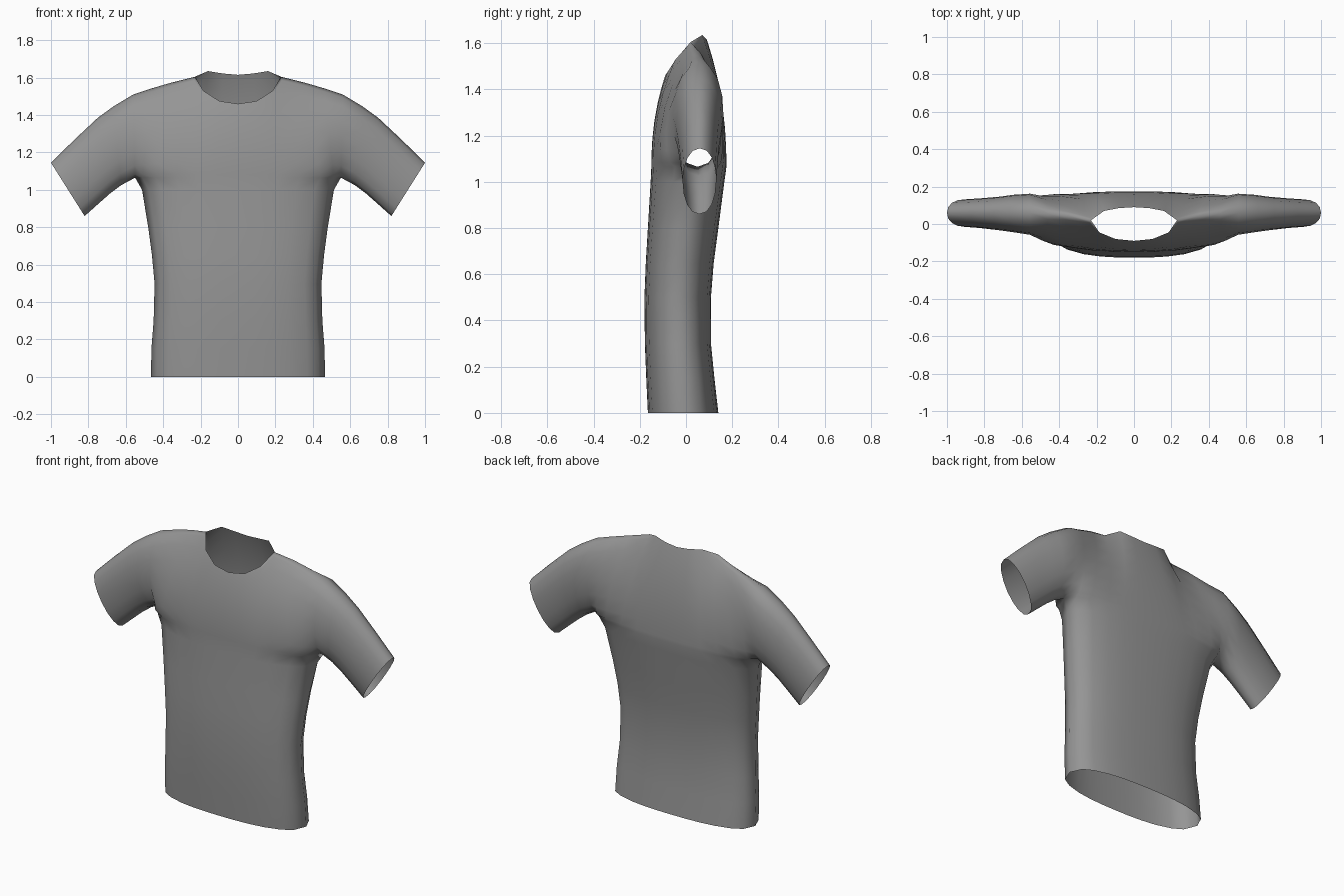
import bpy, bmesh, math

if "Cube" in bpy.data.objects:
    bpy.data.objects.remove(bpy.data.objects["Cube"])

# Torso rows: height, half width, front y, back y, side seam y
ROWS = [(0, .465, -.165, .14, -.005), (.15, .463, -.172, .123, -.015),
        (.3, .451, -.178, .108, -.025), (.5, .446, -.18, .108, -.03),
        (.65, .46, -.174, .12, -.02), (.8, .48, -.165, .14, 0),
        (1.0, .513, -.153, .166, .035), (1.065, .55, -.15, .175, .05)]

# Body columns: fraction of width, front top point, back top point, bulge
NECK_SIDE = (.23, .02, 1.605)
COLUMNS = [(0, (0, -.09, 1.46), (0, .09, 1.615), 0),
           (.2, (.1, -.08, 1.475), (.08, .085, 1.622), 0),
           (.4, (.185, -.045, 1.53), (.16, .07, 1.635), 0),
           (.6, NECK_SIDE, NECK_SIDE, .005),
           (.8, (.35, .045, 1.575), (.35, .045, 1.575), .03),
           (.93, (.46, .055, 1.543), (.46, .055, 1.543), .05),
           (1, (.56, .06, 1.51), (.56, .06, 1.51), .11)]

# Sleeve stations beyond the armhole: underarm point, top point, bulge
SLEEVE = [((.625, .055, 1.025), (.665, .06, 1.447), .1),
          ((.685, .055, .98), (.75, .06, 1.385), .09),
          ((.755, .057, .918), (.875, .06, 1.268), .08),
          ((.82, .058, .86), (1.0, .06, 1.145), .073)]

STEPS = 8


def torso_point(row, f, side):
    z, w, front, back, mid = row
    depth = (1 - f ** 2.5) ** .4
    y = mid + ((front if side < 0 else back) - mid) * depth
    return (w * f, y, z)


def strip(bottom, top, bulge, side):
    """Curve from a bottom point up to a top point, bulging outwards."""
    pts = []
    for k in range(STEPS + 1):
        t = (1 - math.cos(math.pi * k / STEPS)) / 2
        x = bottom[0] + (top[0] - bottom[0]) * t
        z = bottom[2] + (top[2] - bottom[2]) * t
        y = bottom[1] + (top[1] - bottom[1]) * t ** 2.2
        y += side * bulge * max(0, math.sin(math.pi * k / STEPS)) ** .9
        pts.append((x, y, z))
    return pts


def add_grid(bm, cols, side):
    vs = [[bm.verts.new(p) for p in c] for c in cols]
    for a, b in zip(vs, vs[1:]):
        for j in range(len(a) - 1):
            quad = [a[j], b[j], b[j + 1], a[j + 1]]
            bm.faces.new(quad if side < 0 else quad[::-1])


bm = bmesh.new()
for side in (-1, 1):
    # body panel, hem to shoulder
    body = []
    for f, top_f, top_b, bulge in COLUMNS:
        low = [torso_point(r, f, side) for r in ROWS]
        up = strip(low[-1], top_f if side < 0 else top_b, bulge, side)
        body.append(low[:-1] + up)
    add_grid(bm, body, side)
    # sleeve panel, armhole to cuff
    arm = [body[-1][len(ROWS) - 1:]]
    arm += [strip(b, t, d, side) for b, t, d in SLEEVE]
    add_grid(bm, arm, side)

# join the panels along their seams
bmesh.ops.remove_doubles(bm, verts=bm.verts, dist=.0005)
for face in bm.faces:
    face.smooth = True
mesh = bpy.data.meshes.new("shirt")
bm.to_mesh(mesh)
bm.free()

grey = bpy.data.materials.new("grey cloth")
grey.diffuse_color = (.3, .3, .3, 1)
grey.use_nodes = True
grey.node_tree.nodes["Principled BSDF"].inputs["Base Color"].default_value = grey.diffuse_color
mesh.materials.append(grey)

shirt = bpy.data.objects.new("shirt", mesh)
bpy.context.collection.objects.link(shirt)
mirror = shirt.modifiers.new("mirror", 'MIRROR')
mirror.use_axis[0] = True
mirror.merge_threshold = .001
